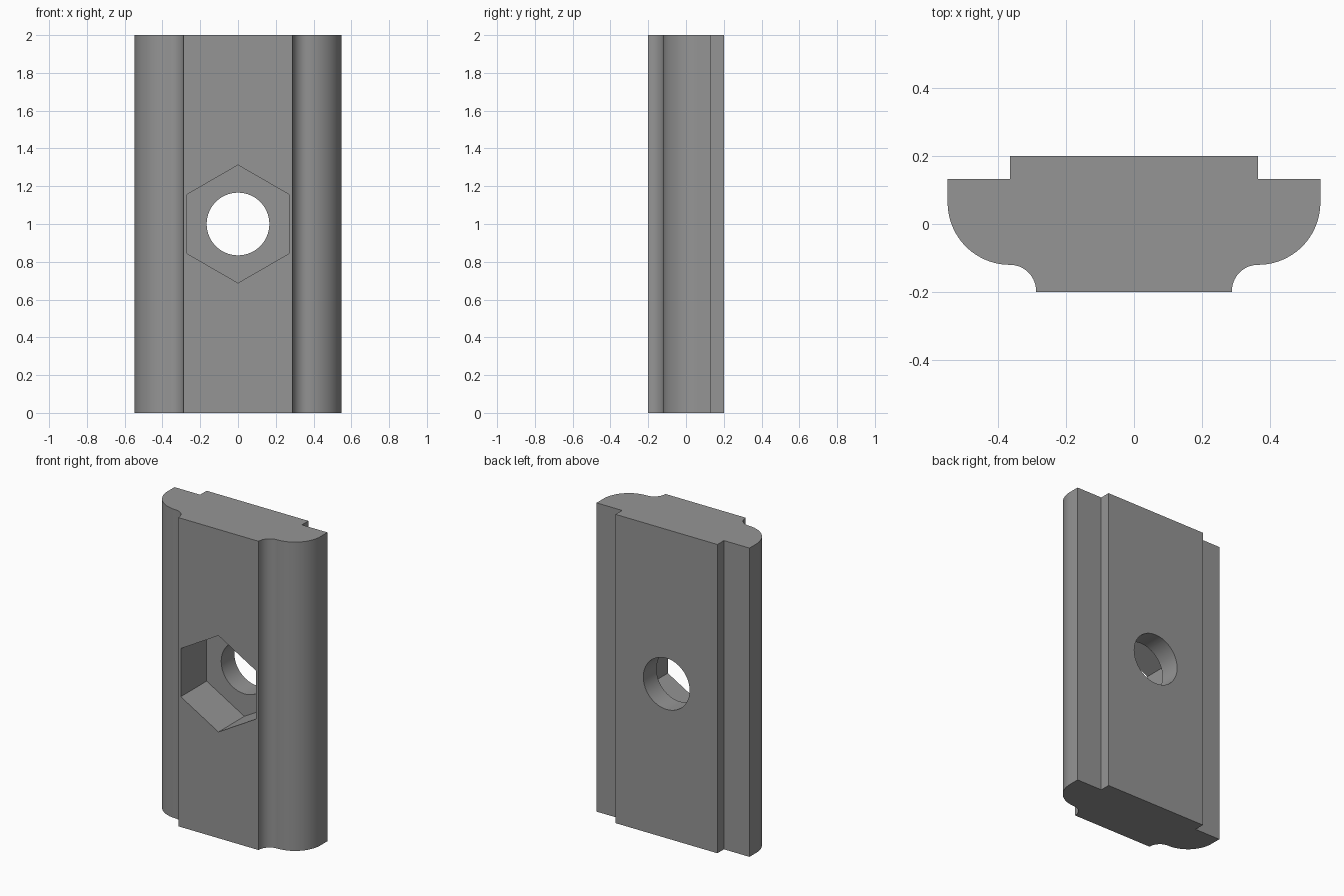
import bpy, bmesh, math
from mathutils import Matrix

if "Cube" in bpy.data.objects:
    bpy.data.objects.remove(bpy.data.objects["Cube"])

steel = bpy.data.materials.new("steel grey")
steel.diffuse_color = (0.3, 0.3, 0.3, 1)
steel.use_nodes = True
steel.node_tree.nodes["Principled BSDF"].inputs["Base Color"].default_value = steel.diffuse_color


def arc(cx, cy, r, start, end, n):
    """Points on an arc, angles in degrees."""
    angles = [math.radians(start + (end - start) * i / n) for i in range(n + 1)]
    return [(cx + r * math.cos(a), cy + r * math.sin(a)) for a in angles]


def add_object(name, bm):
    bmesh.ops.recalc_face_normals(bm, faces=bm.faces)
    mesh = bpy.data.meshes.new(name)
    bm.to_mesh(mesh)
    bm.free()
    mesh.materials.append(steel)
    obj = bpy.data.objects.new(name, mesh)
    bpy.context.collection.objects.link(obj)
    return obj


def add_cutter(name, sides, radius, y0, y1):
    """Prism along y, centred on the middle of the bar, one corner up."""
    bm = bmesh.new()
    bmesh.ops.create_cone(bm, cap_ends=True, segments=sides,
                          radius1=radius, radius2=radius, depth=y1 - y0)
    bmesh.ops.transform(bm, verts=bm.verts, matrix=Matrix.Translation(
        (0, (y0 + y1) / 2, 1)) @ Matrix.Rotation(math.pi / 2, 4, 'X'))
    obj = add_object(name, bm)
    obj.hide_render = True
    return obj


# Slot bar: half cross-section mirrored in x, then extruded upwards
half = [(0.365, 0.2), (0.365, 0.133), (0.548, 0.133)]
half += arc(0.365, 0.063, 0.183, 0, -90, 24)            # rounded shoulder
half += arc(0.365, -0.197, 0.077, 90, 180, 16)          # hollow fillet
half += [(0.288, -0.2)]
outline = half + [(-x, y) for x, y in reversed(half)]
bm = bmesh.new()
base = bm.faces.new([bm.verts.new((x, y, 0)) for x, y in outline])
top = bmesh.ops.extrude_face_region(bm, geom=[base], use_keep_orig=True)
bmesh.ops.translate(bm, vec=(0, 0, 2),
                    verts=[v for v in top["geom"] if isinstance(v, bmesh.types.BMVert)])
bar = add_object("slot_bar", bm)

# Hexagonal nut pocket in the front and round bolt hole right through
cutters = [add_cutter("nut_pocket_cutter", 6, 0.312, -0.3, 0.065),
           add_cutter("bolt_hole_cutter", 64, 0.166, -0.35, 0.3)]
bpy.context.view_layer.objects.active = bar
for cutter in cutters:
    mod = bar.modifiers.new(cutter.name, 'BOOLEAN')
    mod.operation = 'DIFFERENCE'
    mod.solver = 'EXACT'
    mod.object = cutter
    bpy.ops.object.modifier_apply(modifier=mod.name)
    bpy.data.objects.remove(cutter)

# Smooth curves, sharp edges
bpy.ops.object.select_all(action='DESELECT')
bar.select_set(True)
bpy.ops.object.shade_smooth_by_angle(angle=math.radians(25))
